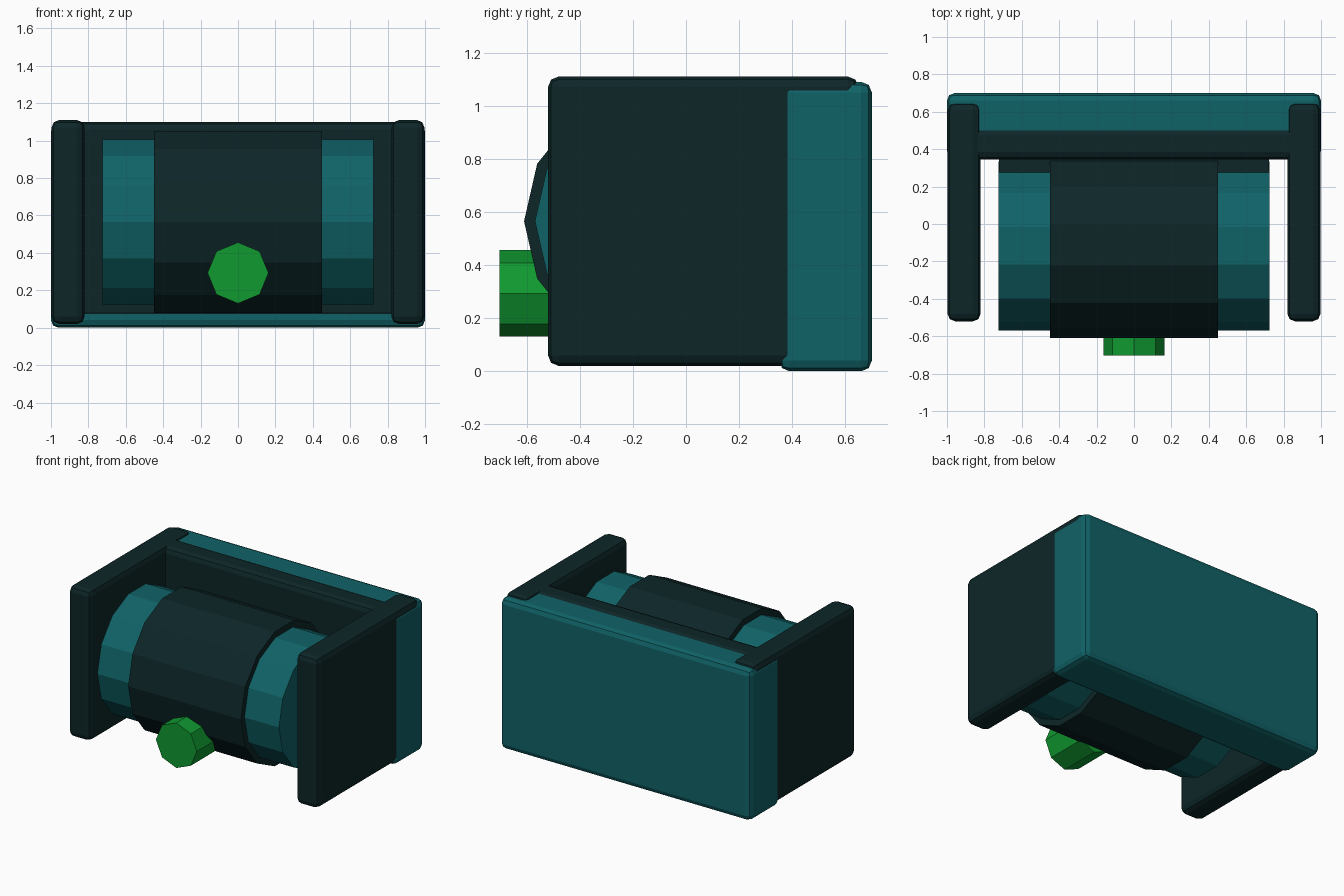
import bpy
import math

if "Cube" in bpy.data.objects:
    bpy.data.objects.remove(bpy.data.objects["Cube"], do_unlink=True)


def material(name, color):
    m = bpy.data.materials.new(name)
    m.use_nodes = True
    m.diffuse_color = color
    m.node_tree.nodes["Principled BSDF"].inputs["Base Color"].default_value = color
    return m


teal = material("teal", (0.005, 0.122, 0.135, 1))
dark = material("dark slate", (0.004, 0.019, 0.021, 1))
green = material("green", (0.005, 0.32, 0.03, 1))


def box(name, low, high, mat, bevel=0.0):
    """Box between two corners, with optional rounded edges."""
    bpy.ops.mesh.primitive_cube_add(
        size=1, location=[(a + b) / 2 for a, b in zip(low, high)])
    ob = bpy.context.object
    ob.name = name
    ob.scale = [b - a for a, b in zip(low, high)]
    bpy.ops.object.transform_apply(location=False, rotation=False, scale=True)
    ob.data.materials.append(mat)
    if bevel:
        mod = ob.modifiers.new("rounded edges", "BEVEL")
        mod.width = bevel
        mod.segments = 2
    return ob


def prism(name, sides, radius, length, center, rotation, mat):
    """Flat-sided cylinder."""
    bpy.ops.mesh.primitive_cylinder_add(
        vertices=sides, radius=radius, depth=length,
        location=center, rotation=rotation)
    ob = bpy.context.object
    ob.name = name
    ob.data.materials.append(mat)
    return ob


# Rear housing with its dark inner plate
box("rear_housing", (-1, 0.35, 0), (1, 0.70, 1.09), teal, 0.04)
box("inner_plate", (-0.9, 0.345, 0.045), (0.9, 0.515, 1.1), dark, 0.04)

# Side panels
for side, name in ((-1, "right_panel"), (1, "left_panel")):
    xs = sorted((side * 0.82, side * 0.997))
    box(name, (xs[0], -0.52, 0.02), (xs[1], 0.65, 1.11), dark, 0.04)

# Drum: teal core, wider dark band, mount joining it to the plate
along_x = (0, math.pi / 2, 0)
quarter = math.pi / 2
for name, radius, length, y, mat in (
        ("drum_core", 0.452, 1.45, -0.117, teal),
        ("drum_band", 0.498, 0.90, -0.112, dark)):
    drum = prism(name, 14, radius, length, (0, y, 0.565), along_x, mat)
box("drum_mount", (-0.723, 0.1, 0.35), (0.723, 0.4, 0.78), dark)

# Front knob
prism("knob", 8, 0.163, 0.3, (0, -0.553, 0.293), (quarter, 0, 0), green)
